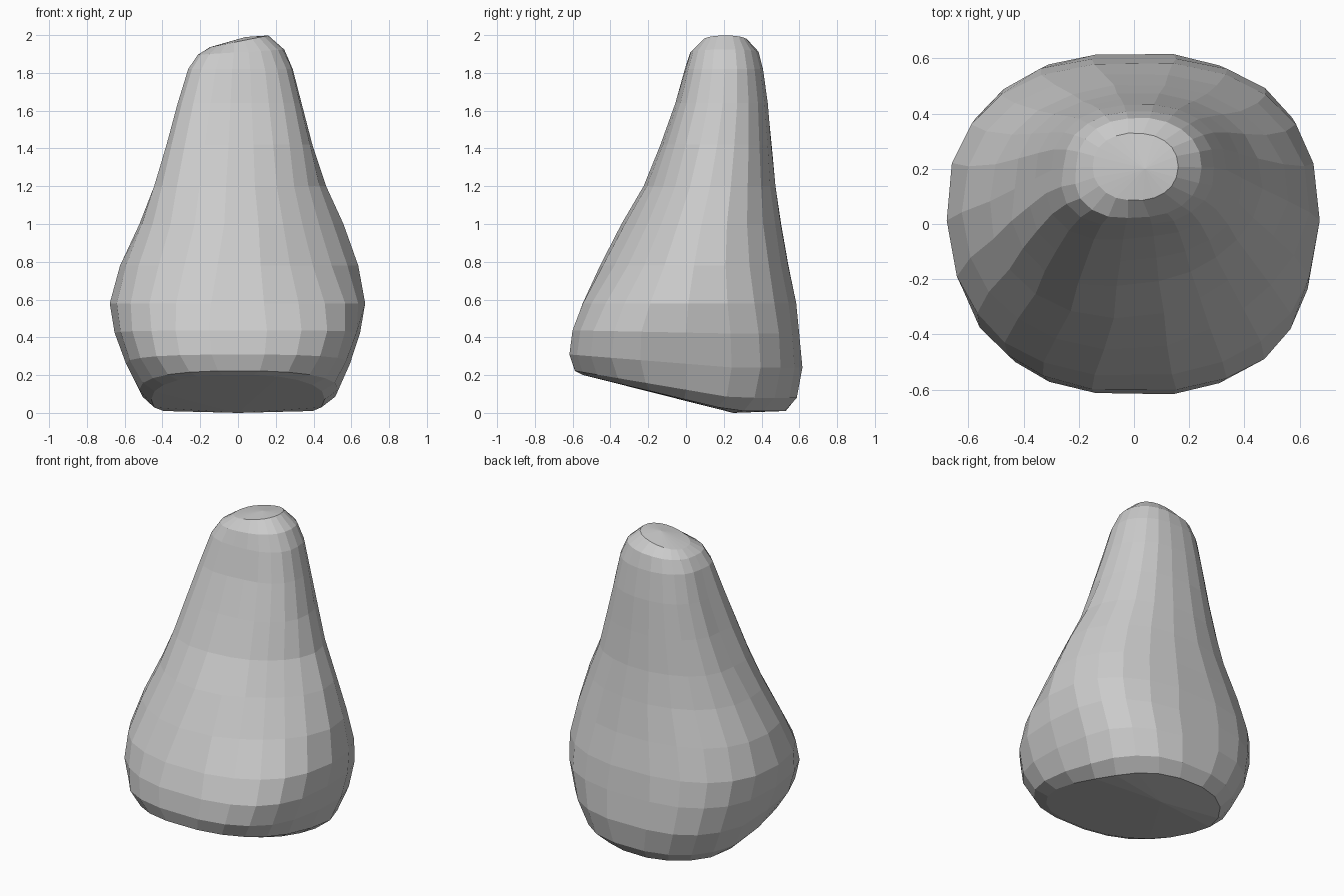
import bpy, bmesh, random
from math import cos, sin, pi

random.seed(4)
SIDES = 22

# Cross-sections: z, x left, x right, y front, y back, squareness,
# front lift, sideways tilt, front-left bulge, front-right bulge
RINGS = [
    (0.01, -0.46, 0.46, -0.55, 0.53, 2.3, 0.24, 0, 0, 0),
    (0.08, -0.52, 0.53, -0.59, 0.59, 2.5, 0.17, 0, 0, 0),
    (0.24, -0.595, 0.595, -0.62, 0.62, 2.7, 0.08, 0, -0.01, 0),
    (0.42, -0.65, 0.65, -0.605, 0.605, 2.7, 0.02, 0, -0.03, -0.01),
    (0.58, -0.68, 0.675, -0.56, 0.585, 2.5, 0, 0, -0.04, -0.04),
    (0.78, -0.625, 0.64, -0.46, 0.545, 2.3, 0, 0, -0.02, -0.11),
    (1.00, -0.52, 0.56, -0.34, 0.505, 2.2, 0, 0, 0.03, -0.13),
    (1.20, -0.435, 0.465, -0.22, 0.475, 2.2, 0, 0, 0.10, -0.08),
    (1.42, -0.36, 0.395, -0.125, 0.455, 2.2, 0, 0, 0.16, 0),
    (1.64, -0.30, 0.335, -0.045, 0.435, 2.2, 0, 0, 0.18, 0.03),
    (1.82, -0.255, 0.29, 0.00, 0.41, 2.2, 0, 0, 0.14, 0.03),
    (1.91, -0.21, 0.245, 0.025, 0.385, 2.2, 0, 0.06, 0.1, 0),
    (1.967, -0.15, 0.16, 0.085, 0.33, 2.2, 0, 0.2, 0, 0),
]


def spow(v, p):
    return abs(v) ** p * (1 if v >= 0 else -1)


# Lumpy pear-shaped body, lofted ring by ring
bm = bmesh.new()
loops = []
for z, xl, xr, yf, yb, n, lift, tilt, fl, fr in RINGS:
    cx, cy = (xl + xr) / 2, (yf + yb) / 2
    rx, ry = (xr - xl) / 2, (yb - yf) / 2
    loop = []
    for i in range(SIDES):
        a = 2 * pi * i / SIDES
        k = 1 + random.uniform(-0.006, 0.006)
        if sin(a) < 0:
            k += abs(sin(2 * a)) * (fr if cos(a) > 0 else fl)
        x = cx + rx * k * spow(cos(a), 2 / n)
        y = cy + ry * k * spow(sin(a), 2 / n)
        h = z + lift * max(0, 0.25 - y) + tilt * (x - cx)
        loop.append(bm.verts.new((x, y, h)))
    loops.append(loop)

for lo, hi in zip(loops, loops[1:]):
    for i in range(SIDES):
        j = (i + 1) % SIDES
        bm.faces.new((lo[i], lo[j], hi[j], hi[i]))

# Slanted underside and rounded tip
base = bm.verts.new((0, 0.25, 0))
tip = bm.verts.new((0.04, 0.2, 1.99))
for i in range(SIDES):
    j = (i + 1) % SIDES
    bm.faces.new((loops[0][j], loops[0][i], base))
    bm.faces.new((loops[-1][i], loops[-1][j], tip))

bmesh.ops.recalc_face_normals(bm, faces=bm.faces)
mesh = bpy.data.meshes.new("stone_body")
bm.to_mesh(mesh)
bm.free()
body = bpy.data.objects.new("stone_body", mesh)
bpy.context.collection.objects.link(body)
